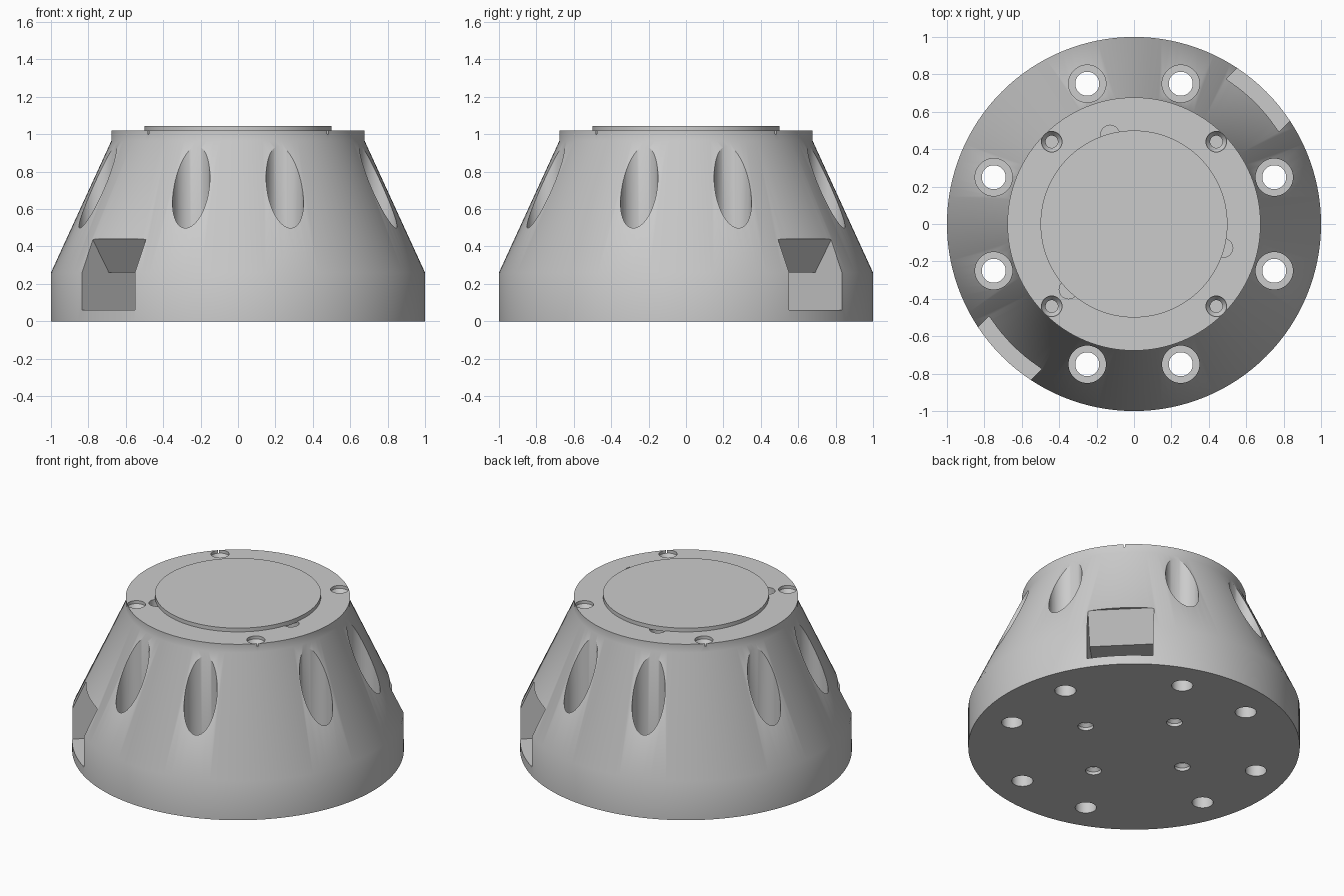
import bpy, bmesh
from math import sin, cos, pi, radians
from mathutils import Matrix, Vector

if "Cube" in bpy.data.objects:
    bpy.data.objects.remove(bpy.data.objects["Cube"])

grey = bpy.data.materials.new("light grey")
grey.use_nodes = True
grey.diffuse_color = (0.6, 0.6, 0.6, 1)
grey.node_tree.nodes["Principled BSDF"].inputs["Base Color"].default_value = (0.6, 0.6, 0.6, 1)


def lathe(bm, profile, centre=(0, 0), segments=48):
    """Closed solid of revolution from (radius, z) pairs, bottom to top."""
    rings = []
    for r, z in profile:
        rings.append([bm.verts.new((centre[0] + r * cos(2 * pi * i / segments),
                                    centre[1] + r * sin(2 * pi * i / segments), z))
                      for i in range(segments)])
    for low, high in zip(rings, rings[1:]):
        for i in range(segments):
            j = (i + 1) % segments
            bm.faces.new((low[i], low[j], high[j], high[i]))
    bm.faces.new(rings[0][::-1])
    bm.faces.new(rings[-1])


def prism(bm, outline, half_width, angle):
    """Extrude an (outward, z) outline sideways, then turn it about z."""
    turn = Matrix.Rotation(angle, 3, 'Z')
    ends = [[bm.verts.new(turn @ Vector((d, side * half_width, z))) for d, z in outline]
            for side in (-1, 1)]
    count = len(outline)
    for i in range(count):
        j = (i + 1) % count
        bm.faces.new((ends[0][i], ends[0][j], ends[1][j], ends[1][i]))
    bm.faces.new(ends[0][::-1])
    bm.faces.new(ends[1])


def polar(radius, degrees):
    return radius * cos(radians(degrees)), radius * sin(radians(degrees))


def make_object(name, bm):
    bmesh.ops.recalc_face_normals(bm, faces=bm.faces)
    mesh = bpy.data.meshes.new(name)
    bm.to_mesh(mesh)
    bm.free()
    mesh.materials.append(grey)
    obj = bpy.data.objects.new(name, mesh)
    bpy.context.collection.objects.link(obj)
    return obj


def smooth(obj):
    bpy.ops.object.select_all(action='DESELECT')
    obj.select_set(True)
    bpy.context.view_layer.objects.active = obj
    bpy.ops.object.shade_smooth_by_angle(angle=radians(30))


# Conical housing with a short cylindrical foot and rim
bm = bmesh.new()
lathe(bm, [(1, 0), (1, 0.26), (0.677, 0.965), (0.677, 1.02)], segments=128)
housing = make_object("housing", bm)

# All recesses share one cutter
bm = bmesh.new()
for sx in (-1, 1):
    for sy in (-1, 1):
        # Counterbored mounting holes right through the flange
        for x, y in ((0.25, 0.75), (0.75, 0.25)):
            lathe(bm, [(0.064, -0.1), (0.064, 0.26), (0.1, 0.26), (0.1, 1.2)], (sx * x, sy * y))
        # Lid screw recesses
        lathe(bm, [(0.033, 0.9), (0.033, 0.97), (0.055, 1.0), (0.055, 1.1)],
              (sx * 0.44, sy * 0.44), 32)
# Small pin recesses part-way under the lid
for angle in (105, 225, 345):
    lathe(bm, [(0.05, 0.97), (0.05, 1.1)], polar(0.495, angle), 32)
# Underside screw holes
for angle in (0, 90, 180, 270):
    lathe(bm, [(0.027, -0.1 + 0.3), (0.027, 0.04), (0.048, 0.02), (0.048, -0.1)],
          polar(0.38, angle), 32)
# Cable mouths with a sloped roof at the opening
mouth = [(0.5, 0.06), (1.2, 0.06), (1.2, 0.44), (0.9, 0.44), (0.776, 0.26), (0.5, 0.26)]
for angle in (45, 225):
    prism(bm, mouth, 0.2, radians(angle))
cutter = make_object("recess_cutter", bm)
cutter.hide_render = True

cut = housing.modifiers.new("recesses", 'BOOLEAN')
cut.operation = 'DIFFERENCE'
cut.solver = 'EXACT'
cut.object = cutter
bpy.context.view_layer.objects.active = housing
bpy.ops.object.modifier_apply(modifier=cut.name)
bpy.data.objects.remove(cutter)
smooth(housing)

# Raised round lid
bm = bmesh.new()
lathe(bm, [(0.5, 1.015), (0.5, 1.045)], segments=128)
smooth(make_object("lid", bm))
